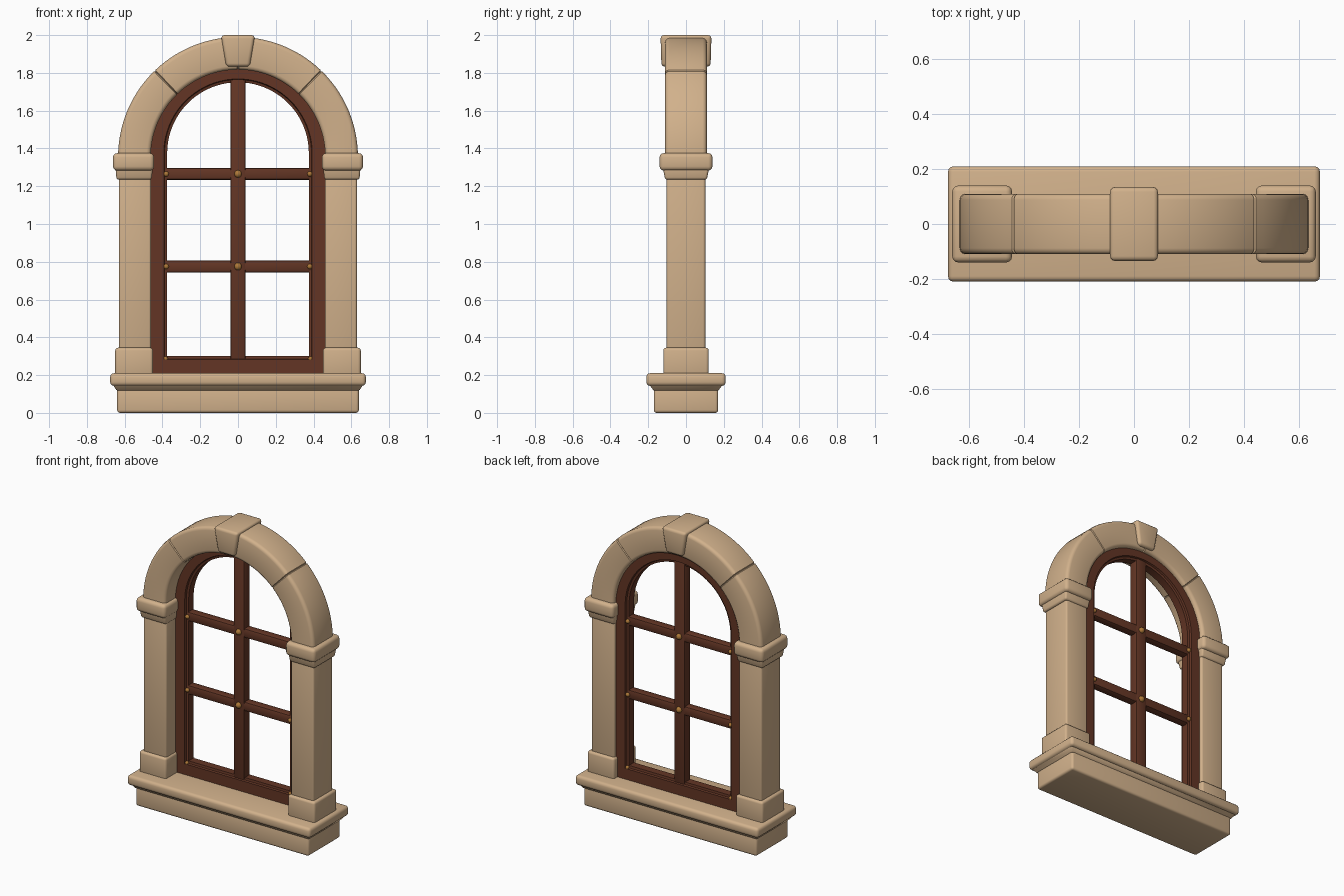
import bpy, bmesh, math
from mathutils import Matrix

if "Cube" in bpy.data.objects:
    bpy.data.objects.remove(bpy.data.objects["Cube"])


def material(name, rgb):
    m = bpy.data.materials.new(name)
    m.diffuse_color = (*rgb, 1)
    m.use_nodes = True
    m.node_tree.nodes["Principled BSDF"].inputs["Base Color"].default_value = m.diffuse_color
    return m


STONE = material("sandstone", (0.64, 0.44, 0.26))
WOOD = material("dark wood", (0.125, 0.036, 0.018))
BRASS = material("brass", (0.42, 0.19, 0.04))


def finish(bm, name, mat, angle=40):
    bmesh.ops.recalc_face_normals(bm, faces=bm.faces[:])
    me = bpy.data.meshes.new(name)
    bm.to_mesh(me)
    bm.free()
    me.materials.append(mat)
    me.shade_smooth()
    me.set_sharp_from_angle(angle=math.radians(angle))
    ob = bpy.data.objects.new(name, me)
    bpy.context.collection.objects.link(ob)
    return ob


def block(name, mat, cx, cy, z0, z1, bottom, top, bevel=0.015, segs=3):
    """Box from z0 to z1 with half sizes (x, y) at its bottom and top."""
    bm = bmesh.new()
    bmesh.ops.create_cube(bm, size=2)
    for v in bm.verts:
        h = top if v.co.z > 0 else bottom
        v.co = (cx + v.co.x * h[0], cy + v.co.y * h[1], z1 if v.co.z > 0 else z0)
    if bevel:
        bmesh.ops.bevel(bm, geom=bm.edges[:], offset=bevel, segments=segs,
                        profile=0.5, affect='EDGES', clamp_overlap=True)
    return finish(bm, name, mat)


def skin(name, mat, rings, closed=False):
    """Join equal-length rings of points into a solid."""
    bm = bmesh.new()
    rows = [[bm.verts.new(p) for p in ring] for ring in rings]
    n, m = len(rows), len(rows[0])
    for i in range(n if closed else n - 1):
        a, b = rows[i], rows[(i + 1) % n]
        for j in range(m):
            k = (j + 1) % m
            bm.faces.new((a[j], a[k], b[k], b[j]))
    if not closed:
        bm.faces.new(rows[0])
        bm.faces.new(rows[-1])
    return finish(bm, name, mat)


# Sill: base, moulding, ledge
block("sill_base", STONE, 0, 0, 0, 0.135, (0.64, 0.17), (0.64, 0.17))
block("sill_moulding", STONE, 0, 0, 0.118, 0.155, (0.642, 0.172), (0.667, 0.197), 0.004, 1)
block("sill_ledge", STONE, 0, 0, 0.143, 0.21, (0.677, 0.21), (0.677, 0.21), 0.02)

# Pillars on both sides
for side, s in (("left", -1), ("right", 1)):
    block(side + "_plinth", STONE, s * 0.55, 0, 0.195, 0.345, (0.1, 0.12), (0.1, 0.12))
    block(side + "_shaft", STONE, s * 0.545, 0, 0.32, 1.26, (0.085, 0.102), (0.085, 0.102), 0.012)
    block(side + "_capital_neck", STONE, s * 0.55, 0, 1.235, 1.31, (0.093, 0.11), (0.1, 0.125), 0.012)
    block(side + "_capital", STONE, s * 0.553, 0, 1.283, 1.375, (0.109, 0.14), (0.109, 0.14), 0.022)


# Arch stones: rounded section swept round the opening
def arch_section(shrink):
    r0, r1, hy, c = 0.462 + shrink, 0.635 - shrink, 0.11 - shrink, 0.022
    pts = []
    for q, (r, y) in enumerate(((r1 - c, hy - c), (r0 + c, hy - c),
                                (r0 + c, c - hy), (r1 - c, c - hy))):
        for i in range(4):
            a = math.radians(q * 90 + i * 30)
            pts.append((r + c * math.cos(a), y + c * math.sin(a)))
    return pts


def voussoir(name, a0, a1, steps=14):
    eps = 0.5
    stations = [(a0, 0.005)]
    stations += [(a0 + eps + (a1 - a0 - 2 * eps) * i / steps, 0) for i in range(steps + 1)]
    stations += [(a1, 0.005)]
    rings = []
    for deg, shrink in stations:
        a = math.radians(deg)
        rings.append([(r * math.cos(a), y, 1.355 + r * math.sin(a))
                      for r, y in arch_section(shrink)])
    skin(name, STONE, rings)


for i, name in enumerate(("right_lower", "right_upper", "left_upper", "left_lower")):
    voussoir(name + "_arch_stone", (0, 46, 90, 134)[i], (46, 90, 134, 180)[i])

block("keystone", STONE, 0, 0, 1.833, 2.0, (0.062, 0.13), (0.09, 0.135), 0.018)

# Wooden frame: mitred at the sill, arched at the top
R, ZB, ZC = 0.475, 0.2, 1.375
F, B = -0.002, 0.082
profile = [(0, F), (0.082, F), (0.086, F + 0.012), (0.1, F + 0.016),
           (0.1, B - 0.016), (0.086, B - 0.012), (0.082, B), (0, B)]
rings = [[(sx * (R - d), y, ZB + d) for d, y in profile] for sx in (-1, 1)]
for i in range(41):
    a = math.pi * i / 40
    rings.append([((R - d) * math.cos(a), y, ZC + (R - d) * math.sin(a)) for d, y in profile])
skin("window_frame", WOOD, rings, closed=True)

# Glazing bars
BARS = (0.775, 1.265)
block("upright_bar", WOOD, 0, 0.04, 0.27, 1.775, (0.041, 0.032), (0.041, 0.032), 0.009, 2)
for name, z in zip(("lower_crossbar", "upper_crossbar"), BARS):
    block(name, WOOD, 0, 0.04, z - 0.032, z + 0.032, (0.4, 0.03), (0.4, 0.03), 0.014, 2)

# Brass studs on front and back, at bar crossings and lower corners
spots = [(x, z, 0.02 if x == 0 else 0.014) for z in BARS for x in (-0.38, 0, 0.38)]
spots += [(-0.383, 0.287, 0.012), (0.383, 0.287, 0.012)]
bm = bmesh.new()
for x, z, r in spots:
    for y in (0.008, 0.072):
        bmesh.ops.create_uvsphere(bm, u_segments=14, v_segments=8, radius=r,
                                  matrix=Matrix.Translation((x, y, z)))
finish(bm, "brass_studs", BRASS)
